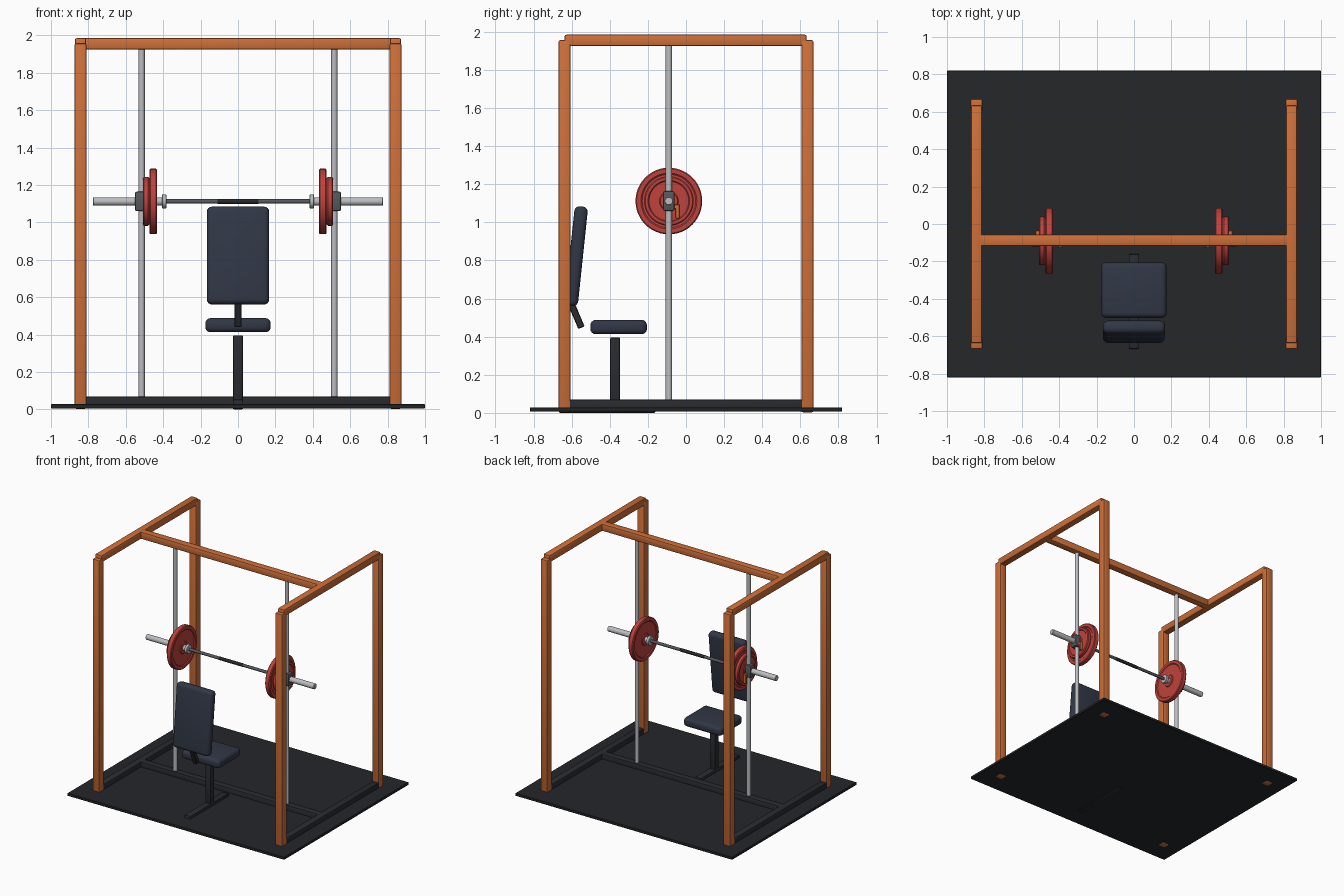
import bpy, bmesh, math
from mathutils import Vector, Matrix

if "Cube" in bpy.data.objects:
    bpy.data.objects.remove(bpy.data.objects["Cube"])


def mat(name, rgb):
    m = bpy.data.materials.new(name)
    m.diffuse_color = (*rgb, 1)
    m.use_nodes = True
    m.node_tree.nodes["Principled BSDF"].inputs["Base Color"].default_value = m.diffuse_color
    return m


ORANGE = mat("orange_paint", (0.62, 0.16, 0.04))
BLACK = mat("black_steel", (0.022, 0.024, 0.028))
RUBBER = mat("rubber", (0.018, 0.020, 0.023))
PAD = mat("padding", (0.03, 0.038, 0.06))
RED = mat("red_plate", (0.52, 0.055, 0.045))
STEEL = mat("steel", (0.5, 0.51, 0.53))
DARK = mat("dark_metal", (0.09, 0.10, 0.11))


def finish(name, bm, material):
    bmesh.ops.recalc_face_normals(bm, faces=bm.faces)
    me = bpy.data.meshes.new(name)
    bm.to_mesh(me)
    bm.free()
    me.materials.append(material)
    ob = bpy.data.objects.new(name, me)
    bpy.context.collection.objects.link(ob)
    bpy.ops.object.select_all(action='DESELECT')
    ob.select_set(True)
    bpy.context.view_layer.objects.active = ob
    bpy.ops.object.shade_smooth_by_angle(angle=math.radians(35))
    return ob


def box(name, lo, hi, material, bevel=0.0, seg=2, tilt=0.0):
    """Bevelled box between two corners, tilted about its own x axis."""
    lo, hi = Vector(lo), Vector(hi)
    bm = bmesh.new()
    bmesh.ops.create_cube(bm, size=1)
    bmesh.ops.scale(bm, vec=hi - lo, verts=bm.verts)
    if bevel:
        bmesh.ops.bevel(bm, geom=bm.edges[:], offset=bevel, segments=seg,
                        profile=0.5, affect='EDGES')
    bmesh.ops.transform(bm, verts=bm.verts, matrix=Matrix.Translation(
        (lo + hi) / 2) @ Matrix.Rotation(tilt, 4, 'X'))
    return finish(name, bm, material)


def lathe(name, profile, origin, axis, material, n=40):
    """Revolve (radius, offset) points around the X or Z axis."""
    bm = bmesh.new()
    rings = []
    for i in range(n):
        a = 2 * math.pi * i / n
        ring = []
        for r, t in profile:
            c, s = r * math.cos(a), r * math.sin(a)
            p = Vector((t, c, s)) if axis == 'X' else Vector((c, s, t))
            ring.append(bm.verts.new(p + Vector(origin)))
        rings.append(ring)
    for i in range(n):
        a, b = rings[i], rings[(i + 1) % n]
        for j in range(len(profile) - 1):
            bm.faces.new((a[j], b[j], b[j + 1], a[j + 1]))
    bmesh.ops.remove_doubles(bm, verts=bm.verts, dist=1e-5)
    return finish(name, bm, material)


def rod(r, a, b, c=0.003):
    return [(0, a), (r - c, a), (r, a + c), (r, b - c), (r - c, b), (0, b)]


def plate(r, a, b):
    """Weight plate: raised rim, recessed web, raised hub."""
    d = 0.006
    half = [(0, 0), (0.045, 0), (0.05, d), (r * 0.80, d), (r * 0.84, 0),
            (r - 0.006, 0), (r, 0.006)]
    return [(q, a + t) for q, t in half] + [(q, b - t) for q, t in reversed(half)]


Y, Z = -0.09, 1.112   # barbell axis

# Floor mat
box("floor_mat", (-1, -0.82, 0.006), (1, 0.82, 0.028), RUBBER, 0.003, 1)

# Frame: posts, top rails and base rails on both sides
for s, side in ((-1, "left"), (1, "right")):
    x = s * 0.842
    for y, end in ((-0.637, "front"), (0.637, "back")):
        box(f"{side}_{end}_post", (x - 0.032, y - 0.032, 0.003),
            (x + 0.032, y + 0.032, 1.957), ORANGE, 0.009)
    box(f"{side}_top_rail", (x - 0.03, -0.637, 1.925), (x + 0.03, 0.633, 1.985),
        ORANGE, 0.009)
    box(f"{side}_base_rail", (x - 0.03, -0.637, 0.01), (x + 0.03, 0.637, 0.07),
        BLACK, 0.009)
box("top_crossbeam", (-0.842, Y - 0.027, 1.925), (0.842, Y + 0.033, 1.985), ORANGE, 0.009)
box("base_crossbeam", (-0.842, Y - 0.027, 0.01), (0.842, Y + 0.033, 0.07), BLACK, 0.009)

# Barbell shaft and centre grip
lathe("bar_shaft", rod(0.012, -0.42, 0.42), (0, Y, Z), 'X', DARK, 24)
lathe("bar_grip", rod(0.0135, -0.11, 0.11, 0.001), (0, Y, Z), 'X', RUBBER, 24)

# Guide rods, sleeves, plates and carriages on both sides
for s, side in ((-1, "left"), (1, "right")):
    def along(p):
        return [(r, s * t) for r, t in p]
    x = s * 0.515
    lathe(f"{side}_guide_rod", rod(0.0165, 0.05, 1.94), (x, Y, 0), 'Z', STEEL, 24)
    lathe(f"{side}_sleeve", along(rod(0.0225, 0.39, 0.775)), (0, Y, Z), 'X', STEEL, 24)
    lathe(f"{side}_collar", along(rod(0.037, 0.383, 0.407)), (0, Y, Z), 'X', STEEL, 24)
    lathe(f"{side}_large_plate", along(plate(0.175, 0.432, 0.474)), (0, Y, Z), 'X', RED, 48)
    lathe(f"{side}_small_plate", along(plate(0.13, 0.474, 0.508)), (0, Y, Z), 'X', RED, 48)
    box(f"{side}_carriage", (x - 0.036, Y - 0.03, Z - 0.052),
        (x + 0.036, Y + 0.03, Z + 0.052), DARK, 0.009)
    # Safety hook behind the carriage
    box(f"{side}_hook_arm", (x - 0.012, -0.068, 1.070), (x + 0.012, -0.035, 1.095), ORANGE, 0.003, 1)
    box(f"{side}_hook_tip", (x - 0.012, -0.055, 1.020), (x + 0.012, -0.034, 1.095), ORANGE, 0.003, 1)

# Bench
box("bench_foot", (-0.028, -0.668, 0.0), (0.028, -0.16, 0.052), BLACK, 0.008)
box("bench_post", (-0.026, -0.398, 0.03), (0.026, -0.346, 0.396), BLACK, 0.006)
box("seat", (-0.175, -0.502, 0.413), (0.175, -0.205, 0.488), PAD, 0.028, 4)
box("back_pad", (-0.167, -0.611, 0.56), (0.167, -0.541, 1.085), PAD, 0.028, 4,
    tilt=math.radians(-6))
box("back_strut", (-0.02, -0.602, 0.44), (0.02, -0.566, 0.62), BLACK, 0.004, 1,
    tilt=math.radians(23))
